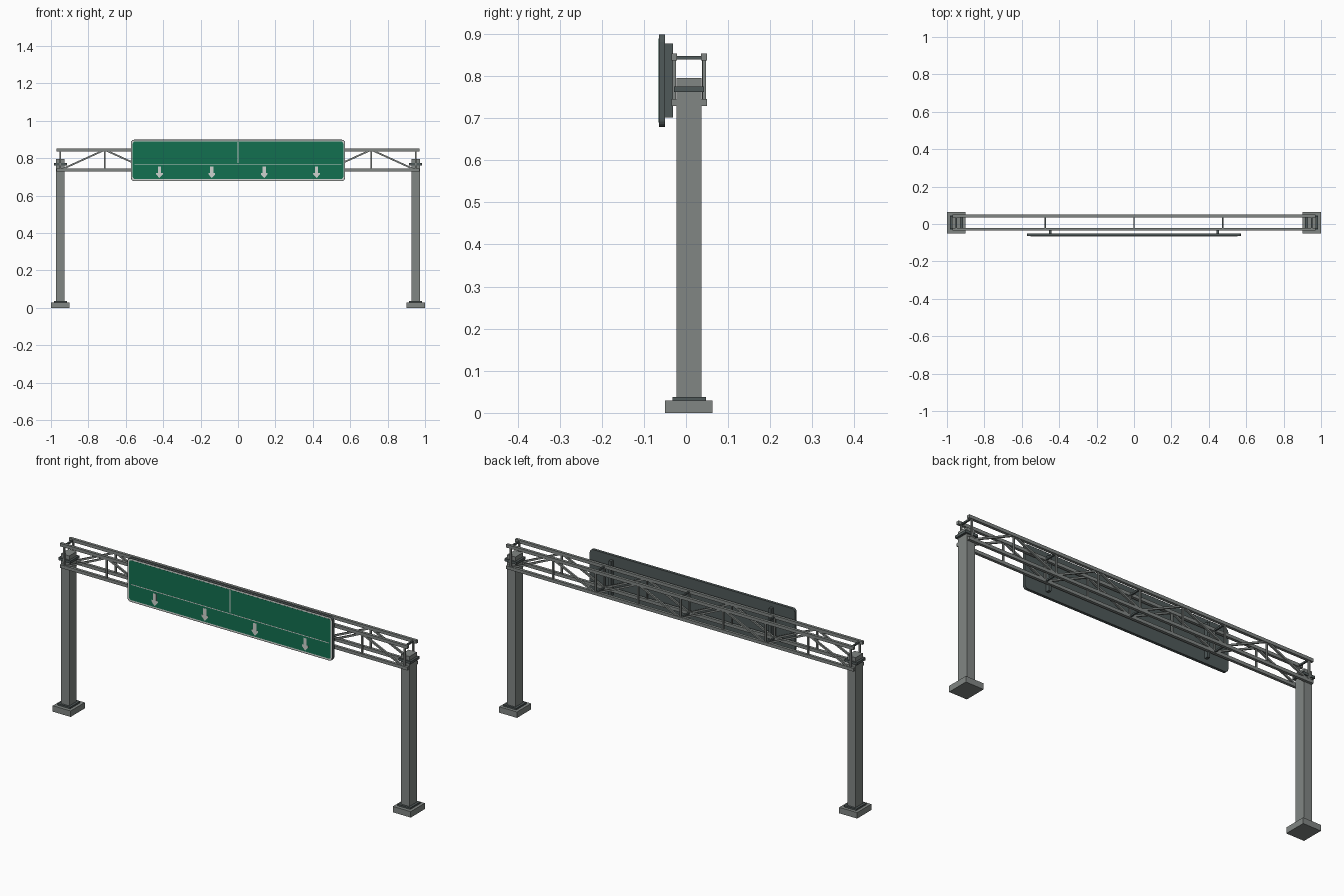
import bpy, bmesh, math
from mathutils import Vector

cube = bpy.data.objects.get("Cube")
if cube:
    bpy.data.objects.remove(cube, do_unlink=True)


def material(name, rgb):
    m = bpy.data.materials.new(name)
    m.use_nodes = True
    m.diffuse_color = (*rgb, 1)
    b = m.node_tree.nodes["Principled BSDF"]
    b.inputs["Base Color"].default_value = (*rgb, 1)
    b.inputs["Roughness"].default_value = 0.7
    return m


STEEL = material("galvanised grey", (0.22, 0.24, 0.23))
DARK = material("dark steel", (0.08, 0.10, 0.10))
GREEN = material("sign green", (0.006, 0.16, 0.08))
WHITE = material("marking white", (0.62, 0.65, 0.62))


def finish(name, bm, mat):
    bmesh.ops.recalc_face_normals(bm, faces=bm.faces)
    me = bpy.data.meshes.new(name)
    bm.to_mesh(me)
    bm.free()
    me.materials.append(mat)
    ob = bpy.data.objects.new(name, me)
    bpy.context.collection.objects.link(ob)
    return ob


def box(name, centre, size, mat):
    bm = bmesh.new()
    bmesh.ops.create_cube(bm, size=1)
    for v in bm.verts:
        v.co = Vector([c + p * s for c, p, s in zip(centre, v.co, size)])
    return finish(name, bm, mat)


def bar(name, a, b, width, mat):
    """Square bar between two points."""
    a, b = Vector(a), Vector(b)
    ob = box(name, (0, 0, 0), (width, width, (b - a).length), mat)
    ob.rotation_euler = (b - a).to_track_quat('Z', 'Y').to_euler()
    ob.location = (a + b) / 2
    return ob


def plate(name, outline, y_front, y_back, mat):
    """Extrude an x-z outline along y."""
    bm = bmesh.new()
    face = bm.faces.new([bm.verts.new((x, y_front, z)) for x, z in outline])
    new = bmesh.ops.extrude_face_region(bm, geom=[face])["geom"]
    for v in new:
        if isinstance(v, bmesh.types.BMVert):
            v.co.y = y_back
    return finish(name, bm, mat)


def rounded(half_w, half_h, z, r):
    pts = []
    for i, (sx, sz) in enumerate([(1, 1), (-1, 1), (-1, -1), (1, -1)]):
        for k in range(6):
            t = math.pi / 2 * (i + k / 5)
            pts.append((sx * (half_w - r) + r * math.cos(t),
                        z + sz * (half_h - r) + r * math.sin(t)))
    return pts


Y_FRONT, Y_BACK = -0.028, 0.043
Z_LOW, Z_TOP = 0.737, 0.845
Y_MID = 0.0075
X_POST, BAY = 0.95, 0.2375

# Posts, footings and clamps
for side, s in (("left", 1), ("right", -1)):
    x = s * X_POST
    box(side + "_footing", (x, 0.0065, 0.015), (0.1, 0.113, 0.03), STEEL)
    box(side + "_base_plate", (x, Y_MID, 0.034), (0.07, 0.08, 0.008), DARK)
    box(side + "_post", (x, Y_MID, 0.415), (0.046, 0.059, 0.76), STEEL)
    for d in (-1, 1):
        box(side + "_clamp_side", (x + d * 0.029, Y_MID, 0.768), (0.011, 0.071, 0.013), DARK)
        box(side + "_clamp_cross", (x, Y_MID + d * 0.0325, 0.768), (0.068, 0.006, 0.013), DARK)

# Box truss: chords, webs and cross bars
for face, y in (("front", Y_FRONT), ("back", Y_BACK)):
    for level, z in (("lower", Z_LOW), ("upper", Z_TOP)):
        box(f"{face}_{level}_chord", (0, y, z), (1.94, 0.014, 0.016), STEEL)
    for i in range(-4, 5):
        x = i * BAY
        bar(face + "_web_vertical", (x, y, Z_LOW), (x, y, Z_TOP), 0.008, STEEL)
        if i < 4:
            za, zb = (Z_LOW, Z_TOP) if i % 2 == 0 else (Z_TOP, Z_LOW)
            bar(face + "_web_diagonal", (x, y, za), (x + BAY, y, zb), 0.009, STEEL)
for i in range(-4, 5, 2):
    for z in (Z_LOW, Z_TOP - 0.002):
        bar("cross_bar", (i * BAY, Y_FRONT, z), (i * BAY, Y_BACK, z), 0.008, DARK)

# Sign panel: backing, pale border and green face
Z_SIGN = 0.789
plate("sign_backing", rounded(0.573, 0.110, Z_SIGN, 0.018), -0.0640, -0.050, DARK)
plate("sign_border", rounded(0.570, 0.107, Z_SIGN, 0.016), -0.0645, -0.062, WHITE)
plate("sign_face", rounded(0.563, 0.100, Z_SIGN, 0.012), -0.0650, -0.063, GREEN)

# Brackets joining the sign to the truss
for s in (-1, 1):
    box("sign_bracket", (s * 0.447, -0.041, 0.789), (0.014, 0.020, 0.175), DARK)

# Painted dividers and lane arrows
def marking(name, pts):
    plate(name, pts, -0.0655, -0.064, WHITE)


marking("divider_horizontal", [(-0.553, 0.766), (0.553, 0.766), (0.553, 0.770), (-0.553, 0.770)])
marking("divider_vertical", [(-0.003, 0.774), (0.003, 0.774), (0.003, 0.887), (-0.003, 0.887)])
half_arrow = [(0.009, 0.757), (0.009, 0.722), (0.018, 0.722), (0.018, 0.714)]
arrow = half_arrow + [(0, 0.694)] + [(-x, z) for x, z in reversed(half_arrow)]
for x in (-0.42, -0.14, 0.14, 0.42):
    marking("lane_arrow", [(x + px, z) for px, z in arrow])
